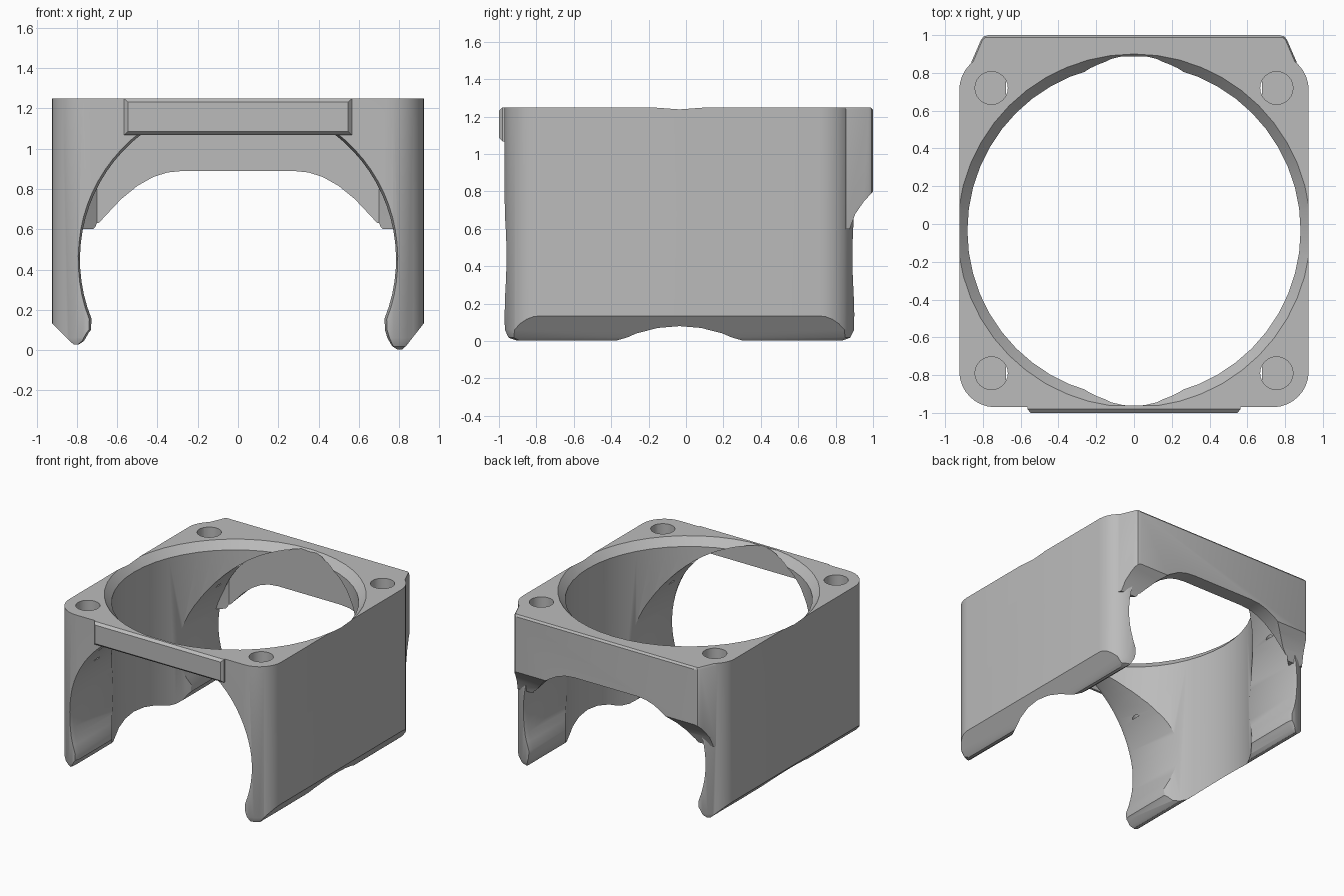
import bpy, bmesh
from math import sin, cos, pi, radians

cube = bpy.data.objects.get("Cube")
if cube:
    bpy.data.objects.remove(cube, do_unlink=True)

grey = bpy.data.materials.new("plain grey")
grey.use_nodes = True
COLOUR = (0.5, 0.5, 0.5, 1)
grey.diffuse_color = COLOUR
grey.node_tree.nodes["Principled BSDF"].inputs["Base Color"].default_value = COLOUR

CY = -0.035           # middle of the body in y
HX, HY, TOP = 0.925, 0.935, 1.25
ARCH_R, ARCH_Z = 0.785, 0.45


def loft(name, rings):
    """Skin a stack of equal-length rings and cap both ends."""
    bm = bmesh.new()
    loops = [[bm.verts.new(p) for p in ring] for ring in rings]
    n = len(loops[0])
    for a, b in zip(loops, loops[1:]):
        for i in range(n):
            j = (i + 1) % n
            bm.faces.new((a[i], a[j], b[j], b[i]))
    bm.faces.new(loops[0])
    bm.faces.new(loops[-1])
    bmesh.ops.recalc_face_normals(bm, faces=bm.faces)
    mesh = bpy.data.meshes.new(name)
    bm.to_mesh(mesh)
    bm.free()
    mesh.materials.append(grey)
    obj = bpy.data.objects.new(name, mesh)
    bpy.context.collection.objects.link(obj)
    return obj


def rounded(inset, z, radius=0.19, steps=8):
    """Rounded rectangle outline of the body at height z."""
    pts = []
    for k, (sx, sy) in enumerate(((1, 1), (-1, 1), (-1, -1), (1, -1))):
        for i in range(steps + 1):
            a = pi / 2 * (k + i / steps)
            r = radius - inset
            pts.append((sx * (HX - radius) + r * cos(a),
                        CY + sy * (HY - radius) + r * sin(a), z))
    return pts


def circle(x, y, z, r, n):
    return [(x + r * cos(2 * pi * i / n), y + r * sin(2 * pi * i / n), z)
            for i in range(n)]


def cut(target, cutter):
    mod = target.modifiers.new("cut", 'BOOLEAN')
    mod.operation, mod.solver, mod.object = 'DIFFERENCE', 'EXACT', cutter
    bpy.context.view_layer.objects.active = target
    bpy.ops.object.modifier_apply(modifier=mod.name)


def finish(obj):
    bpy.ops.object.select_all(action='DESELECT')
    obj.select_set(True)
    bpy.context.view_layer.objects.active = obj
    bpy.ops.object.shade_smooth_by_angle(angle=radians(28))


# Body block with softened lower rim
body = loft("body", [rounded(0.06, 0), rounded(0.018, 0.018),
                     rounded(0, 0.06), rounded(0, TOP)])

# Vertical bore with a chamfered mouth
bore = loft("bore_cutter", [circle(0, CY, z, r, 48) for z, r in
                            ((-0.3, 0.882), (1.19, 0.882), (1.25, 0.935), (1.4, 1.07))])


# Tunnel through front and back, continuing around the rounded feet
def foot(side, lift):
    pts = [(0.73, 0.1), (0.742, 0.06), (0.765, 0.02), (0.79, 0.003), (0.815, 0.003),
           (0.835, 0.02), (0.925, 0.135), (0.95, 0.17), (1.1, 0.17), (1.1, -0.3)]
    return [(side * x, z + lift * (z < 0.1)) for x, z in pts]


arc = [(ARCH_R * cos(a), ARCH_Z + ARCH_R * sin(a))
       for a in (radians(-22 + 224 * i / 48) for i in range(49))]
outline = arc + foot(-1, 0.025) + foot(1, 0)[::-1]


def tunnel_ring(y, s):
    return [(x * s, y, ARCH_Z + (z - ARCH_Z) * (s if z > 0.15 else 1)) for x, z in outline]


tunnel = loft("tunnel_cutter", [tunnel_ring(y, s) for y, s in
                                ((-1.2, 1.015), (-0.97, 1.015), (-0.93, 1),
                                 (0.86, 1), (0.9, 1.015), (1.2, 1.015))])

# Blind screw holes at the four corners
holes = [loft("hole_cutter", [circle(sx * 0.755, CY + sy * 0.755, z, 0.087, 24)
                              for z in (0.845, 1.4)])
         for sx in (-1, 1) for sy in (-1, 1)]
for cutter in [bore, tunnel] + holes:
    cut(body, cutter)

# Back plate with tapered ends
half = [(0.70, 0.887), (0.80, 0.80), (0.862, 0.855), (0.81, 0.975), (0.795, 0.993), (0.77, 1.0)]
plan = half + [(-x, y) for x, y in reversed(half)]
back_plate = loft("back_plate", [[(x * s, min(y, ymax), z) for x, y in plan]
                                 for z, s, ymax in ((0.5, 1, 1), (1.235, 1, 1),
                                                    (TOP, 0.99, 0.988))])

# Sloping underside of the plate, then its arched lower edge
slope = [(0.7, 0.3), (0.7, 0.6), (0.875, 0.6), (0.905, 0.68), (0.95, 0.745),
         (1.0, 0.8), (1.2, 0.95), (1.2, 0.3)]
slope_cutter = loft("slope_cutter", [[(x, y, z) for y, z in slope] for x in (-1.1, 1.1)])
edge = [(0.72, 0.3), (0.72, 0.6), (0.66, 0.665), (0.58, 0.75), (0.5, 0.815),
        (0.42, 0.86), (0.35, 0.882), (0.27, 0.89)]
arched = edge + [(-x, z) for x, z in reversed(edge)]
edge_cutter = loft("edge_cutter", [[(x, y, z) for x, z in arched] for y in (0.7, 1.2)])
for cutter in (slope_cutter, edge_cutter, bore):
    cut(back_plate, cutter)

# Front bar with a narrow bevelled face
bar = loft("front_bar", [[(sx * (0.565 - d), y, z) for sx, z in
                          ((-1, 1.068 + d), (1, 1.068 + d), (1, TOP - e), (-1, TOP - e))]
                         for y, d, e in ((-0.962, 0, 0), (-0.98, 0, 0), (-1.0, 0.018, 0.018))])

for cutter in [bore, tunnel, slope_cutter, edge_cutter] + holes:
    bpy.data.objects.remove(cutter, do_unlink=True)
for part in (body, back_plate, bar):
    finish(part)
